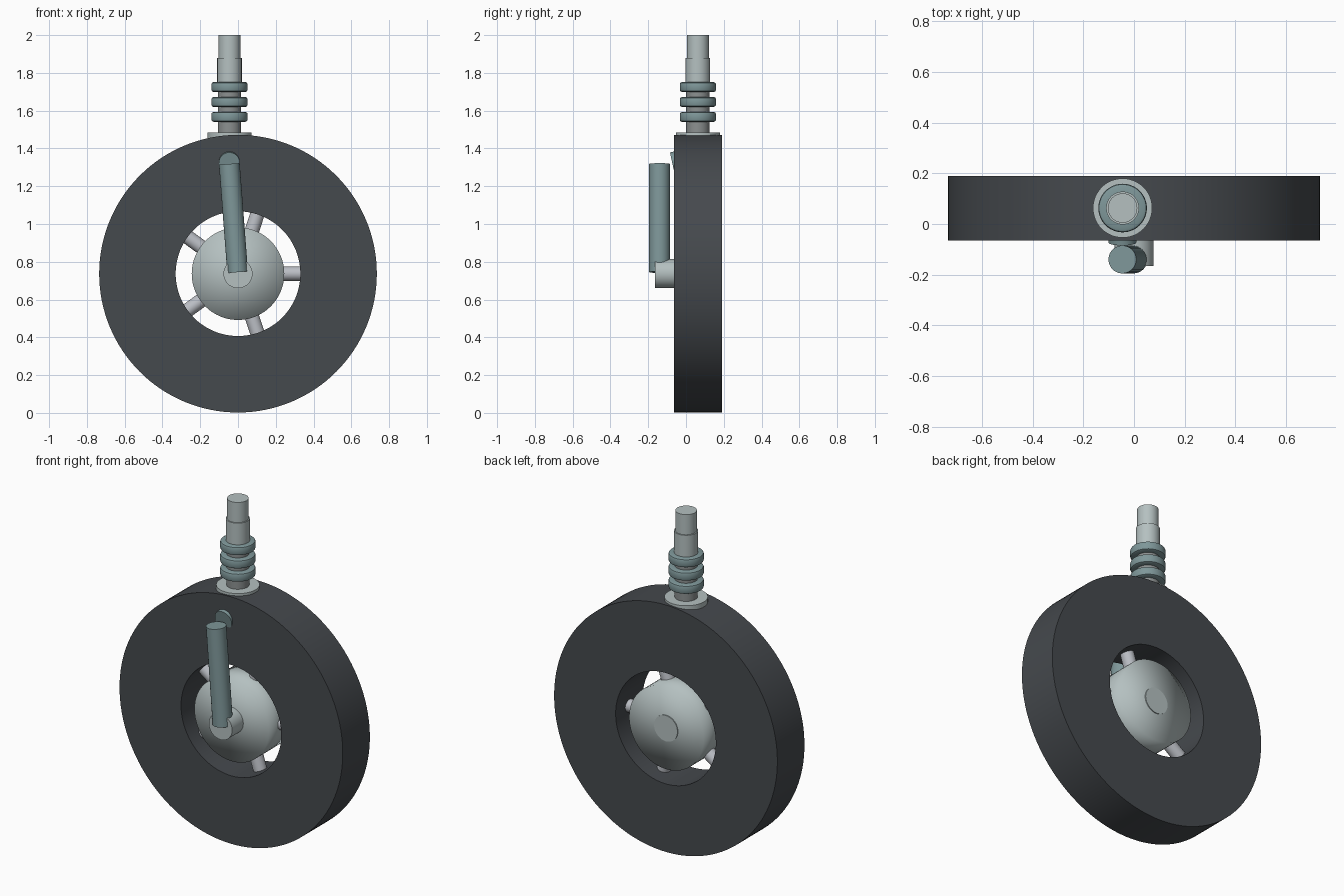
import bpy, bmesh, math
from mathutils import Vector

if "Cube" in bpy.data.objects:
    bpy.data.objects.remove(bpy.data.objects["Cube"])


def material(name, rgb):
    m = bpy.data.materials.new(name)
    m.use_nodes = True
    m.diffuse_color = (*rgb, 1)
    bsdf = next(n for n in m.node_tree.nodes if n.type == 'BSDF_PRINCIPLED')
    bsdf.inputs["Base Color"].default_value = (*rgb, 1)
    return m


RUBBER = material("dark rubber", (0.06, 0.067, 0.075))
STEEL = material("pale steel", (0.46, 0.53, 0.53))
SPOKE = material("spoke steel", (0.50, 0.52, 0.56))
NECK = material("grey steel", (0.26, 0.28, 0.28))
TEAL = material("grey teal", (0.21, 0.31, 0.32))

MID_Y = 0.063
AXIS = Vector((0, MID_Y, 0.737))


def lathe(name, profile, start, direction, mat, steps=64, closed=False, sharp=True):
    """Spin (radius, distance) points around an axis that begins at start."""
    bm = bmesh.new()
    verts = [bm.verts.new((r, 0, d)) for r, d in profile]
    pairs = list(zip(verts, verts[1:]))
    if closed:
        pairs.append((verts[-1], verts[0]))
    edges = [bm.edges.new(p) for p in pairs]
    bmesh.ops.spin(bm, geom=verts + edges, cent=(0, 0, 0), axis=(0, 0, 1),
                   angle=math.tau, steps=steps)
    bmesh.ops.remove_doubles(bm, verts=bm.verts, dist=1e-5)
    bmesh.ops.recalc_face_normals(bm, faces=bm.faces)
    mesh = bpy.data.meshes.new(name)
    bm.to_mesh(mesh)
    bm.free()
    mesh.materials.append(mat)
    ob = bpy.data.objects.new(name, mesh)
    bpy.context.collection.objects.link(ob)
    ob.location = start
    ob.rotation_mode = 'QUATERNION'
    ob.rotation_quaternion = Vector(direction).to_track_quat('Z', 'Y')
    bpy.ops.object.select_all(action='DESELECT')
    ob.select_set(True)
    bpy.context.view_layer.objects.active = ob
    if sharp:
        bpy.ops.object.shade_smooth_by_angle(angle=math.radians(35))
    else:
        bpy.ops.object.shade_smooth()
    return ob


def rod(name, a, b, radius, mat, steps=40, sharp=True):
    a, b = Vector(a), Vector(b)
    length = (b - a).length
    profile = [(0, 0), (radius, 0), (radius, length), (0, length)]
    return lathe(name, profile, a, b - a, mat, steps, sharp=sharp)


# Wheel rim: thick ring with a straight bore
rim_profile = [(0.33, -0.1275), (0.735, -0.1275), (0.735, 0.1275), (0.33, 0.1275)]
lathe("wheel_rim", rim_profile, AXIS, (0, 1, 0), RUBBER, 128, closed=True)

# Hub drum with soft-looking caps, and the axle through it
rod("hub", (0, -0.06, AXIS.z), (0, 0.185, AXIS.z), 0.245, STEEL, 64, sharp=False)
rod("axle", (0, -0.165, AXIS.z), (0, 0.19, AXIS.z), 0.077, STEEL)

# Five spokes joining hub and rim
for i in range(5):
    a = i * math.tau / 5
    out = Vector((math.cos(a), 0, math.sin(a)))
    rod(f"spoke_{i + 1}", AXIS + out * 0.2, AXIS + out * 0.36, 0.038, SPOKE, 24)

# Crank handle on the front, with a tilted peg behind its upper end
rod("crank_handle", (-0.002, -0.14, 0.745), (-0.046, -0.14, 1.318), 0.055, TEAL)
rod("handle_peg", (-0.046, -0.073, 1.325), (-0.046, 0.04, 1.35), 0.055, TEAL)

# Post standing on the rim
POST_X = -0.045


def post_part(name, low, high, radius, mat):
    return rod(name, (POST_X, MID_Y, low), (POST_X, MID_Y, high), radius, mat, 48)


post_part("post_flange", 1.455, 1.485, 0.117, STEEL)
post_part("post_neck", 1.47, 1.74, 0.062, NECK)
post_part("post_sleeve", 1.73, 1.88, 0.065, STEEL)
post_part("post_tip", 1.86, 2.0, 0.058, STEEL)

# Three collars with rounded edges
collar = [(0.05, -0.026), (0.085, -0.026), (0.093, -0.022), (0.096, -0.014),
          (0.096, 0.014), (0.093, 0.022), (0.085, 0.026), (0.05, 0.026)]
for i in range(3):
    lathe(f"post_collar_{i + 1}", collar, (POST_X, MID_Y, 1.567 + i * 0.079),
          (0, 0, 1), TEAL, 48, closed=True)
